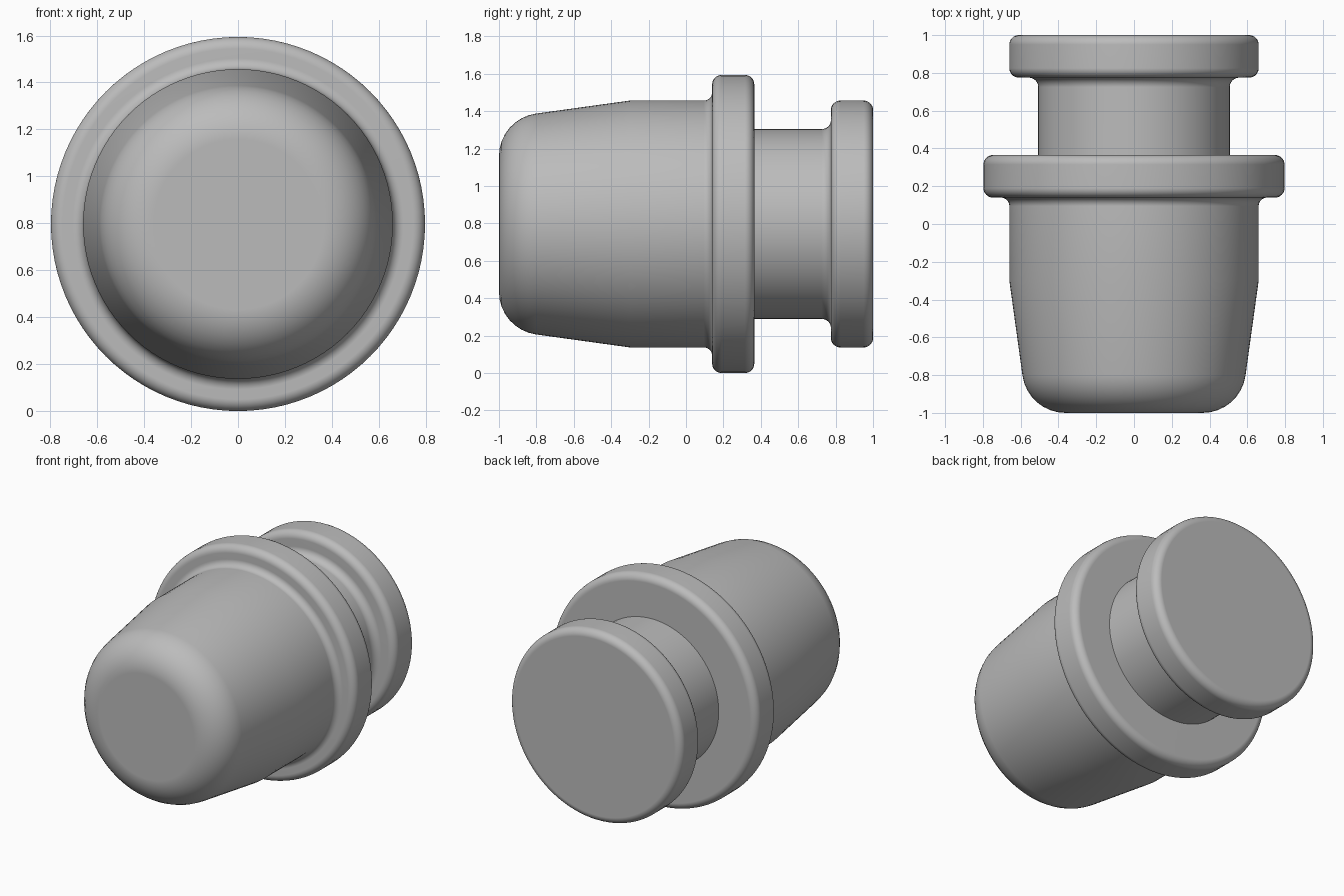
import bpy, bmesh, math
from mathutils import Vector

if "Cube" in bpy.data.objects:
    bpy.data.objects.remove(bpy.data.objects["Cube"])

AXIS_Z = 0.797
SEGMENTS = 96

# Profile corners: (y, radius, fillet tangent length)
corners = [
    (-1.0, 0.0, 0), (-1.0, 0.563, 0.2), (-0.3, 0.66, 0),            # tapered nose
    (0.14, 0.66, 0.045), (0.14, 0.797, 0.05), (0.365, 0.797, 0.05),  # collar
    (0.365, 0.507, 0), (0.775, 0.507, 0.05),                        # neck
    (0.775, 0.66, 0.05), (1.0, 0.66, 0.05), (1.0, 0.0, 0),          # end cap
]


def rounded(points, steps=8):
    """Replace each filleted corner with a circular arc."""
    out = []
    for i, (y, r, t) in enumerate(points):
        p = Vector((y, r))
        if t == 0:
            out.append(p)
            continue
        u = (Vector(points[i - 1][:2]) - p).normalized()
        v = (Vector(points[i + 1][:2]) - p).normalized()
        half = u.angle(v) / 2
        centre = p + (u + v).normalized() * (t / math.cos(half))
        a, b = p + u * t - centre, p + v * t - centre
        sweep = a.angle(b)
        for k in range(steps + 1):
            f = k / steps
            out.append(centre + (a * math.sin((1 - f) * sweep) + b * math.sin(f * sweep)) / math.sin(sweep))
    return out


# Revolve the profile around the y axis
bm = bmesh.new()
rings = []
for y, r in rounded(corners)[1:-1]:
    rings.append([bm.verts.new((r * math.cos(2 * math.pi * k / SEGMENTS), y,
                                r * math.sin(2 * math.pi * k / SEGMENTS)))
                  for k in range(SEGMENTS)])
for a, b in zip(rings, rings[1:]):
    for k in range(SEGMENTS):
        n = (k + 1) % SEGMENTS
        bm.faces.new((a[k], a[n], b[n], b[k]))
bm.faces.new(rings[0])
bm.faces.new(rings[-1][::-1])
bmesh.ops.recalc_face_normals(bm, faces=bm.faces[:])
mesh = bpy.data.meshes.new("stepped_plug")
bm.to_mesh(mesh)
bm.free()

plug = bpy.data.objects.new("stepped_plug", mesh)
plug.location.z = AXIS_Z
bpy.context.collection.objects.link(plug)

grey = bpy.data.materials.new("plain_grey")
grey.diffuse_color = (0.5, 0.5, 0.5, 1)
grey.use_nodes = True
grey.node_tree.nodes["Principled BSDF"].inputs["Base Color"].default_value = grey.diffuse_color
mesh.materials.append(grey)

# Smooth rounds, crisp steps, flat end faces
bpy.context.view_layer.objects.active = plug
plug.select_set(True)
bpy.ops.object.shade_smooth_by_angle(angle=math.radians(30))
weighted = plug.modifiers.new("flat_ends", 'WEIGHTED_NORMAL')
weighted.keep_sharp = True
